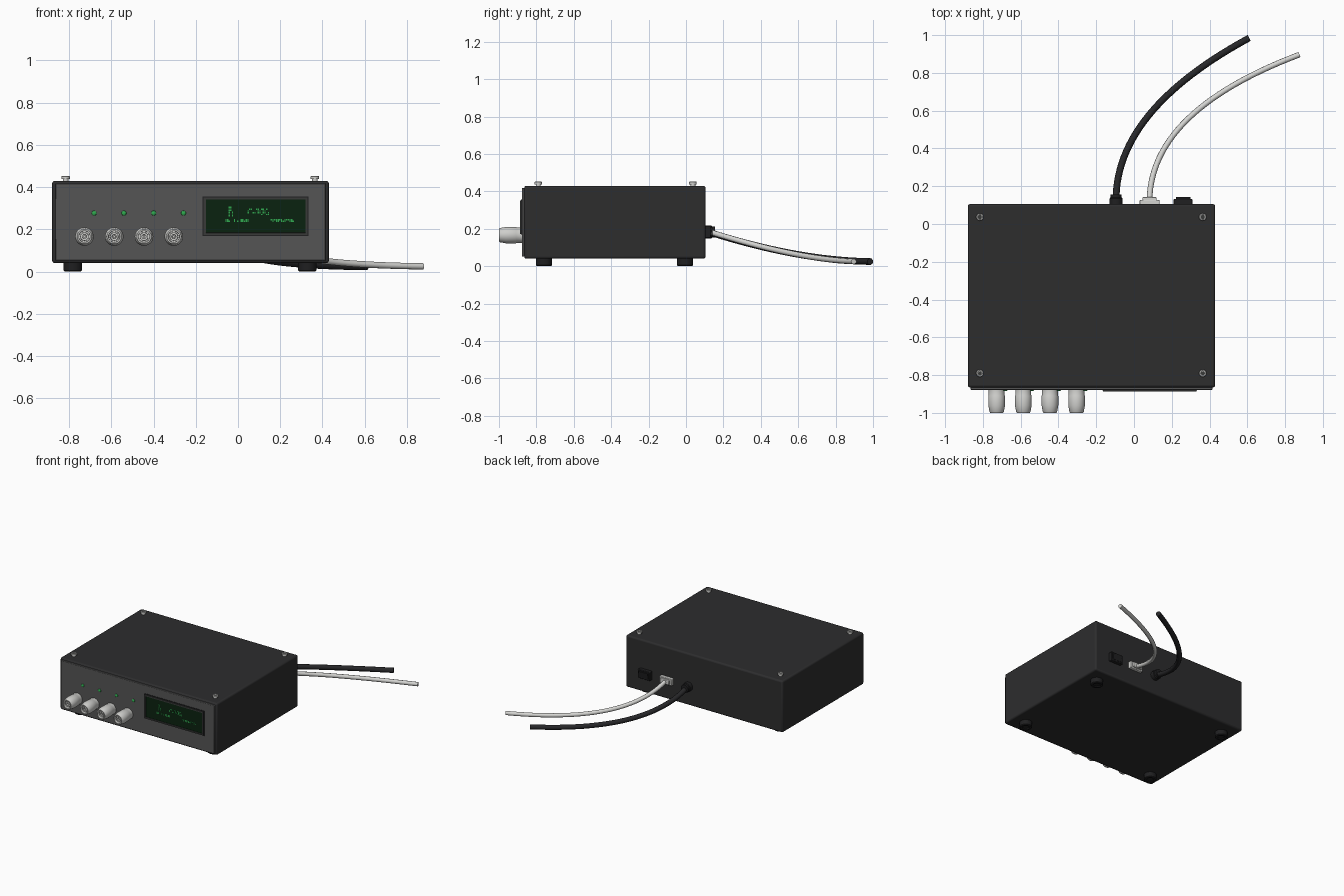
import bpy, bmesh, math, random
from mathutils import Matrix, Vector

random.seed(4)
if "Cube" in bpy.data.objects:
    bpy.data.objects.remove(bpy.data.objects["Cube"])


def material(name, r, g, b, rough=0.6):
    m = bpy.data.materials.new(name)
    m.use_nodes = True
    m.diffuse_color = (r, g, b, 1)
    bsdf = m.node_tree.nodes["Principled BSDF"]
    bsdf.inputs["Base Color"].default_value = (r, g, b, 1)
    bsdf.inputs["Roughness"].default_value = rough
    return m


CASE = material("charcoal case", 0.026, 0.026, 0.027)
PANEL = material("grey panel", 0.09, 0.09, 0.09)
BEZEL = material("dark bezel", 0.04, 0.042, 0.04)
SCREEN = material("dark green glass", 0.003, 0.016, 0.005)
GREEN = material("lit green", 0.03, 0.4, 0.08)
METAL = material("pale metal", 0.62, 0.62, 0.6)
RUBBER = material("black rubber", 0.014, 0.014, 0.015)
CABLE_BLACK = material("black cable", 0.02, 0.02, 0.022)
CABLE_WHITE = material("white cable", 0.66, 0.66, 0.64)


def finish(name, bm, *mats):
    bmesh.ops.recalc_face_normals(bm, faces=bm.faces)
    me = bpy.data.meshes.new(name)
    bm.to_mesh(me)
    bm.free()
    ob = bpy.data.objects.new(name, me)
    bpy.context.collection.objects.link(ob)
    for m in mats:
        me.materials.append(m)
    return ob


def smooth(ob, angle=35):
    bpy.ops.object.select_all(action='DESELECT')
    ob.select_set(True)
    bpy.context.view_layer.objects.active = ob
    bpy.ops.object.shade_smooth_by_angle(angle=math.radians(angle))


def add_box(bm, lo, hi):
    lo, hi = Vector(lo), Vector(hi)
    mat = Matrix.Translation((lo + hi) / 2) @ Matrix.Diagonal((*(hi - lo), 1))
    return bmesh.ops.create_cube(bm, size=1, matrix=mat)


def box(name, lo, hi, mat, bevel=0.0, segments=2):
    bm = bmesh.new()
    add_box(bm, lo, hi)
    ob = finish(name, bm, mat)
    if bevel:
        mod = ob.modifiers.new("Rounded edges", 'BEVEL')
        mod.width, mod.segments = bevel, segments
        smooth(ob)
    return ob


def lathe(name, profile, place, axis, mat, sides=28):
    """Turn (radius, height) points about an axis."""
    bm = bmesh.new()
    vs = [bm.verts.new((r, 0, h)) for r, h in profile]
    es = [bm.edges.new(p) for p in zip(vs, vs[1:])]
    bmesh.ops.spin(bm, geom=vs + es, cent=(0, 0, 0), axis=(0, 0, 1),
                   angle=math.tau, steps=sides, use_duplicate=False)
    bmesh.ops.remove_doubles(bm, verts=bm.verts, dist=1e-5)
    turn = Vector((0, 0, 1)).rotation_difference(Vector(axis)).to_matrix().to_4x4()
    bm.transform(Matrix.Translation(place) @ turn)
    ob = finish(name, bm, mat)
    smooth(ob)
    return ob


def cable(name, a, b, c, radius, mat):
    """Sweep a round cable along a quadratic arc."""
    a, b, c = Vector(a), Vector(b), Vector(c)
    cu = bpy.data.curves.new(name, 'CURVE')
    cu.dimensions = '3D'
    cu.bevel_depth, cu.bevel_resolution = radius, 3
    cu.use_fill_caps = True
    cu.resolution_u = 28
    sp = cu.splines.new('BEZIER')
    sp.bezier_points.add(1)
    p, q = sp.bezier_points
    for k, co in ((p, a), (q, c)):
        k.handle_left_type = k.handle_right_type = 'FREE'
        k.co = co
        k.handle_left = k.handle_right = co + (b - co) * 2 / 3
    p.handle_left = a - (b - a) / 3
    q.handle_right = c + (c - b) / 3
    cu.materials.append(mat)
    ob = bpy.data.objects.new(name, cu)
    bpy.context.collection.objects.link(ob)


FRONT, BACK, UP = (0, -1, 0), (0, 1, 0), (0, 0, 1)

# Case and front panel
box("case", (-0.88, -0.865, 0.04), (0.43, 0.105, 0.43), CASE, 0.012, 3)
box("front_panel", (-0.865, -0.878, 0.052), (0.415, -0.86, 0.418), PANEL, 0.004)

# Feet and lid screws
for x in (-0.782, 0.328):
    for y in (-0.76, -0.005):
        lathe("foot", [(0, 0.006), (0.022, 0.006), (0.025, 0), (0.038, 0),
                       (0.043, 0.005), (0.043, 0.045), (0, 0.045)],
              (x, y, 0), UP, RUBBER)
for x in (-0.816, 0.364):
    for y in (-0.79, 0.037):
        lathe("lid_screw", [(0, -0.004), (0.013, -0.004), (0.013, 0.008),
                            (0.02, 0.008), (0.02, 0.02), (0.017, 0.023),
                            (0.011, 0.023), (0.011, 0.008), (0, 0.008)],
              (x, y, 0.43), UP, METAL, 20)
        lathe("screw_socket", [(0, 0), (0.011, 0), (0.011, 0.002), (0, 0.002)],
              (x, y, 0.438), UP, BEZEL, 6)

# Input sockets with an indicator above each
for i in range(4):
    x = -0.727 + 0.141 * i
    at = (x, -0.876, 0.166)
    lathe("input_socket", [(0, 0), (0.042, 0), (0.042, 0.03), (0.044, 0.034),
                           (0.044, 0.085), (0.038, 0.118), (0.034, 0.124),
                           (0.027, 0.124), (0.026, 0.098), (0.02, 0.098),
                           (0.019, 0.116), (0.01, 0.116), (0.009, 0.1),
                           (0, 0.1)], at, FRONT, METAL)
    lathe("socket_contact", [(0, 0.1), (0.006, 0.1), (0.006, 0.108), (0, 0.108)],
          at, FRONT, METAL, 12)
    lathe("indicator", [(0, 0), (0.012, 0), (0.011, 0.004), (0.007, 0.007),
                        (0, 0.008)], (x + 0.046, -0.877, 0.277), FRONT, GREEN, 16)

# Display: raised bezel with a sunken glass face
bm = bmesh.new()
add_box(bm, (-0.163, -0.888, 0.173), (0.33, -0.87, 0.352))
face = min(bm.faces, key=lambda f: f.calc_center_median().y)
bmesh.ops.inset_region(bm, faces=[face], thickness=0.015)
bmesh.ops.inset_region(bm, faces=[face], thickness=0.001, depth=-0.005)
face.material_index = 1
finish("display", bm, BEZEL, SCREEN)

# Rim line around the bezel
bm = bmesh.new()
add_box(bm, (-0.167, -0.881, 0.169), (0.334, -0.87, 0.356))
finish("display_rim", bm, RUBBER)

# Lit dots on the glass: (x start, z start, columns, rows, fill)
bm = bmesh.new()
STEP = 0.008
for x0, z0, cols, rows, fill in ((-0.045, 0.262, 3, 6, 0.6),
                                 (0.045, 0.268, 13, 4, 0.45),
                                 (-0.06, 0.235, 14, 2, 0.6),
                                 (0.155, 0.235, 14, 2, 0.6)):
    for c in range(cols):
        for r in range(rows):
            if random.random() < fill:
                x, z = x0 + c * STEP, z0 + r * STEP
                add_box(bm, (x, -0.885, z), (x + 0.006, -0.882, z + 0.006))
finish("display_dots", bm, GREEN)

# Rear power lead with gland
lathe("cable_gland", [(0, 0), (0.034, 0), (0.034, 0.035), (0.03, 0.04),
                      (0.03, 0.055), (0, 0.055)],
      (-0.095, 0.1, 0.183), BACK, RUBBER)
cable("power_lead", (-0.095, 0.12, 0.183), (-0.1, 0.6, 0.03),
      (0.61, 0.985, 0.025), 0.018, CABLE_BLACK)

# Rear data lead with plug
box("data_socket", (0.03, 0.1, 0.158), (0.135, 0.128, 0.21), CABLE_WHITE, 0.004)
box("data_plug", (0.045, 0.12, 0.166), (0.12, 0.142, 0.202), CABLE_WHITE, 0.004)
cable("data_lead", (0.082, 0.125, 0.184), (0.09, 0.6, 0.035),
      (0.876, 0.897, 0.025), 0.015, CABLE_WHITE)

# Rear rocker switch
box("switch_frame", (0.21, 0.1, 0.15), (0.31, 0.132, 0.216), RUBBER, 0.004)
bm = bmesh.new()
add_box(bm, (0.222, 0.125, 0.16), (0.298, 0.142, 0.206))
for v in bm.verts:
    if v.co.y > 0.13 and v.co.z < 0.18:
        v.co.y -= 0.008
finish("switch_rocker", bm, RUBBER)
